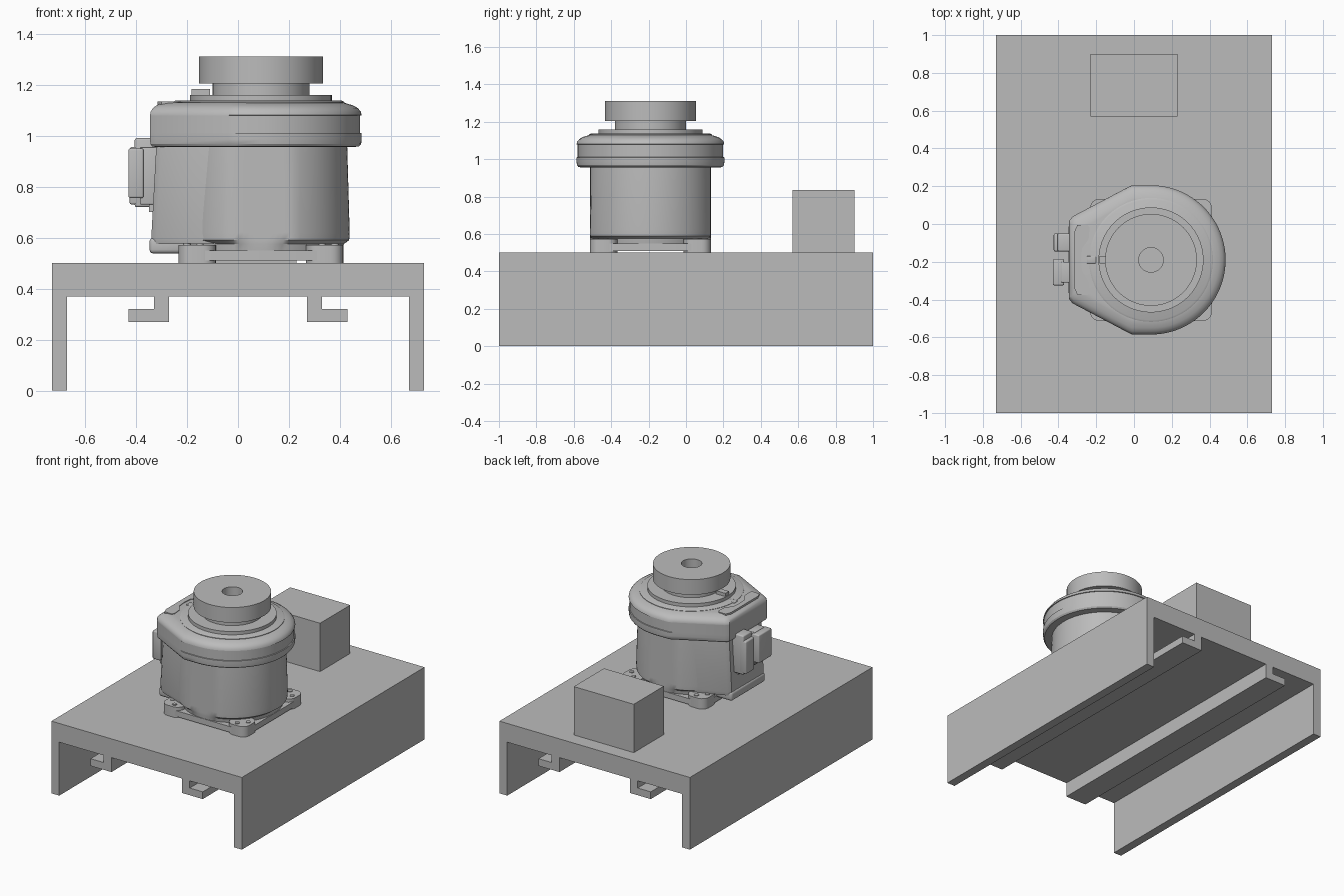
import bpy, bmesh, math
from mathutils import Vector

cube = bpy.data.objects.get("Cube")
if cube:
    bpy.data.objects.remove(cube)

CX, CY = 0.09, -0.19      # turret axis

grey = bpy.data.materials.new("plain grey")
GREY = (0.5, 0.5, 0.5, 1)
grey.diffuse_color = GREY
grey.use_nodes = True
grey.node_tree.nodes["Principled BSDF"].inputs["Base Color"].default_value = GREY


def finish(name, bm, smooth=True):
    bmesh.ops.recalc_face_normals(bm, faces=bm.faces)
    mesh = bpy.data.meshes.new(name)
    bm.to_mesh(mesh)
    bm.free()
    mesh.materials.append(grey)
    ob = bpy.data.objects.new(name, mesh)
    bpy.context.collection.objects.link(ob)
    if smooth:
        bpy.ops.object.select_all(action='DESELECT')
        ob.select_set(True)
        bpy.context.view_layer.objects.active = ob
        bpy.ops.object.shade_smooth_by_angle(angle=math.radians(30))
    return ob


def loft(name, rings, smooth=True):
    """Skin between rings of equal point count and cap both ends."""
    bm = bmesh.new()
    loops = [[bm.verts.new(p) for p in ring] for ring in rings]
    n = len(loops[0])
    for a, b in zip(loops, loops[1:]):
        for i in range(n):
            j = (i + 1) % n
            bm.faces.new((a[i], a[j], b[j], b[i]))
    bm.faces.new(loops[0])
    bm.faces.new(loops[-1])
    return finish(name, bm, smooth)


def box(name, lo, hi, bevel=0):
    bm = bmesh.new()
    bmesh.ops.create_cube(bm, size=1)
    for v in bm.verts:
        v.co = Vector([l + (c + 0.5) * (h - l) for c, l, h in zip(v.co, lo, hi)])
    if bevel:
        bmesh.ops.bevel(bm, geom=bm.edges[:], offset=bevel, segments=3,
                        profile=0.5, affect='EDGES')
    return finish(name, bm, bevel > 0)


def lathe(name, profile, x=CX, y=CY, n=72):
    return loft(name, [[(x + r * math.cos(math.tau * i / n),
                         y + r * math.sin(math.tau * i / n), z)
                        for i in range(n)] for r, z in profile])


def plate(name, outline, z0, z1):
    return loft(name, [[(x, y, z) for x, y in outline] for z in (z0, z1)])


# Table: channel section with two L-shaped hanging rails
half = [(0.73, 0.5), (0.73, 0), (0.67, 0), (0.67, 0.37), (0.33, 0.37),
        (0.33, 0.32), (0.43, 0.32), (0.43, 0.27), (0.27, 0.27), (0.27, 0.37)]
section = half + [(-x, z) for x, z in reversed(half)]
loft("table", [[(x, y, z) for x, z in section] for y in (-1, 1)], False)

# Control box at the back of the table
box("control_box", (-0.23, 0.57, 0.5), (0.23, 0.9, 0.835))


# Foot: rounded square standing on four corner pads
def rounded_square(h, r, cx=CX, cy=CY, n=6):
    pts = []
    for q in range(4):
        sx, sy = (1, -1, -1, 1)[q], (1, 1, -1, -1)[q]
        for i in range(n + 1):
            a = math.pi / 2 * (q + i / n)
            pts.append((cx + sx * (h - r) + r * math.cos(a),
                        cy + sy * (h - r) + r * math.sin(a)))
    return pts


plate("foot", rounded_square(0.322, 0.1), 0.51, 0.55)
for sx in (-1, 1):
    for sy in (-1, 1):
        px, py = CX + sx * 0.25, CY + sy * 0.25
        tag = ("right" if sx < 0 else "left") + ("_front" if sy < 0 else "_back")
        plate("foot_pad_" + tag, rounded_square(0.073, 0.05, px, py), 0.5, 0.572)
        for k in (-1, 1):
            lathe("foot_bolt_" + tag, [(0.015, 0.56), (0.015, 0.577)],
                  px + sx * 0.015 + k * 0.025, py + sy * 0.015 - k * sx * sy * 0.025, 16)


# Body: drum with flattened front and back, widening slightly downwards
def drum(r, z, n=96):
    ring = []
    for i in range(n):
        a = math.tau * i / n
        y = max(-0.323, min(0.323, r * math.sin(a)))
        ring.append((CX + r * math.cos(a), CY + y, z))
    return ring


loft("body_drum", [drum(r, z) for r, z in
                   ((0.315, 0.52), (0.325, 0.575), (0.346, 0.59),
                    (0.348, 0.62), (0.338, 0.97))])


# Rear housing joined to the drum
def housing(x, w, z):
    return [(0.05, CY - w - 0.1, z), (-0.09, CY - w - 0.085, z), (x + 0.02, CY - w, z),
            (x, CY - w + 0.02, z), (x, CY + w - 0.02, z), (x + 0.02, CY + w, z),
            (-0.09, CY + w + 0.085, z), (0.05, CY + w + 0.1, z)]


loft("rear_housing", [housing(-0.335, 0.19, 0.575), housing(-0.34, 0.195, 0.6),
                      housing(-0.32, 0.195, 0.97)])
box("rear_lip", (-0.347, CY - 0.185, 0.538), (-0.2, CY + 0.185, 0.6), 0.015)


# Head: round cap with a flat nose, rounded rim and recessed side band
def head_ring(inset, z, groove=0.0, n=64):
    r = 0.395 - inset
    rr = r - groove
    k = inset * 0.75
    pts = [(CX + rr * math.cos(a), CY + rr * math.sin(a))
           for a in (math.pi * (i / n - 0.5) for i in range(n + 1))]
    side = [(-0.01, rr), (-0.035, r - 0.012), (-0.325 + k, 0.23 - k),
            (-0.345 + k, 0.205 - k)]
    pts += [(x, CY + y) for x, y in side]
    pts += [(x, CY - y) for x, y in reversed(side)]
    return [(x, y, z) for x, y in pts]


loft("head", [head_ring(*p) for p in
              ((0.035, 0.955), (0.01, 0.958), (0.002, 0.968), (0, 0.985), (0, 1.01),
               (0, 1.011, 0.006), (0, 1.079, 0.006), (0, 1.08), (0.003, 1.093),
               (0.015, 1.108), (0.035, 1.119), (0.065, 1.128), (0.08, 1.13))])

# Raised trim on the nose, a bracket shape opening round the collar
trim = [(-0.325, 0.0), (-0.325, 0.15), (-0.31, 0.185), (-0.255, 0.185),
        (-0.245, 0.17), (-0.25, 0.11), (-0.285, 0.06), (-0.29, 0.0)]
trim = trim + [(x, -y) for x, y in reversed(trim[1:-1])]
plate("nose_trim", [(x + 0.01, CY + y) for x, y in trim], 1.1, 1.134)
box("nose_latch", (-0.25, CY - 0.02, 1.12), (-0.2, CY + 0.02, 1.138), 0.005)

# Turret: collar, flange, neck and bored top disc
lathe("collar", [(0.328, 1.12), (0.328, 1.132), (0.318, 1.137)])
lathe("flange", [(0.278, 1.13), (0.278, 1.16)])
lathe("neck", [(0.19, 1.15), (0.19, 1.21)])
lathe("top_disc", [(0.243, 1.205), (0.243, 1.31), (0.065, 1.31), (0.065, 1.24)])
box("stop_tab", (-0.182, CY - 0.02, 1.15), (-0.11, CY + 0.02, 1.182))

# Plug connectors on the rear housing
box("wide_plug", (-0.43, -0.325, 0.755), (-0.37, -0.185, 0.95), 0.008)
box("wide_socket", (-0.385, -0.31, 0.73), (-0.3, -0.2, 0.955), 0.005)
box("tall_plug", (-0.425, -0.145, 0.73), (-0.37, -0.05, 0.955), 0.008)
box("tall_socket", (-0.405, -0.145, 0.72), (-0.3, -0.05, 0.99), 0.008)
box("plug_bracket", (-0.35, -0.3, 0.7), (-0.3, -0.08, 0.74))
